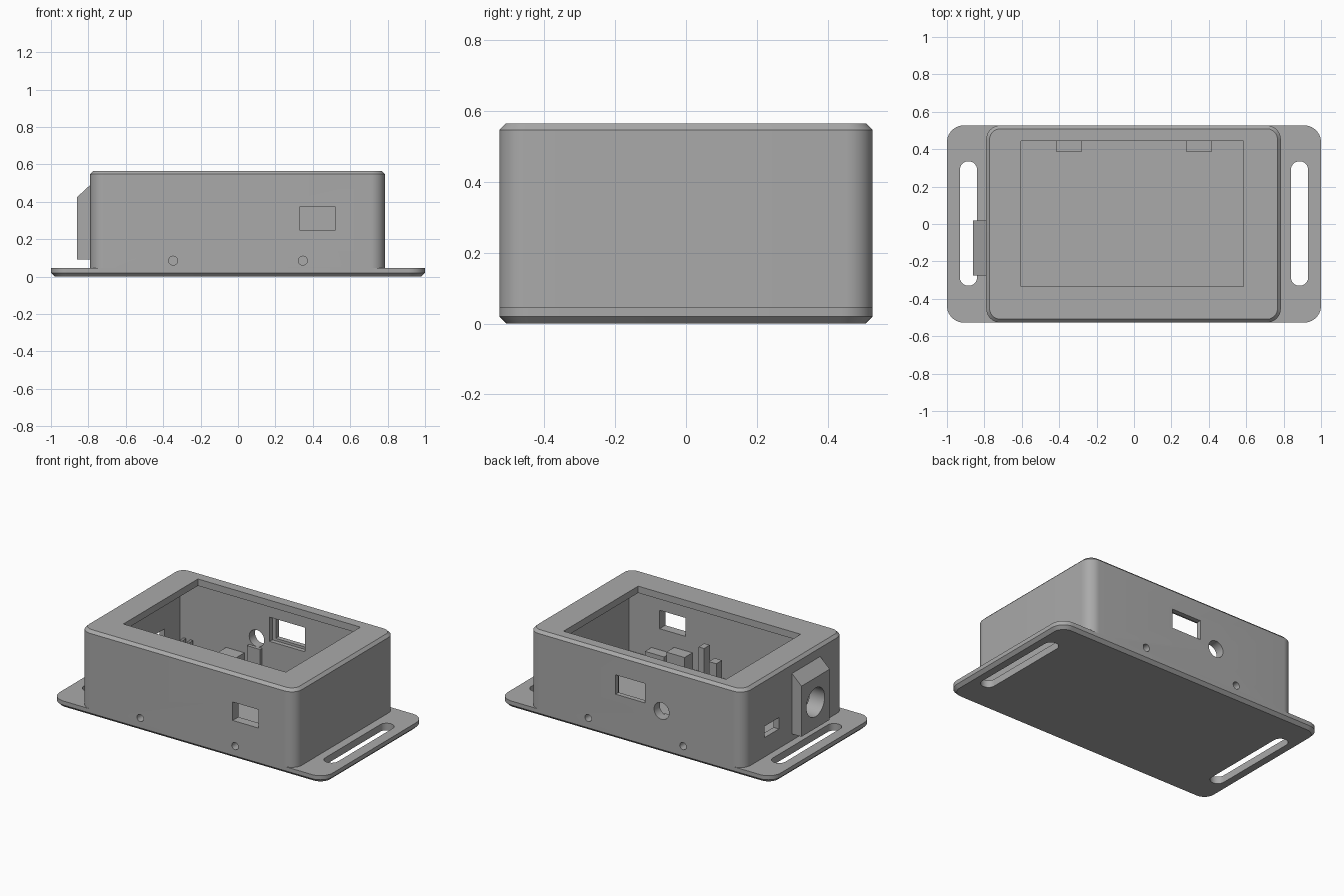
import bpy, math
from mathutils import Matrix

if "Cube" in bpy.data.objects:
    bpy.data.objects.remove(bpy.data.objects["Cube"])

grey = bpy.data.materials.new("plain grey")
grey.diffuse_color = (0.40, 0.40, 0.40, 1)
grey.use_nodes = True
grey.node_tree.nodes["Principled BSDF"].inputs["Base Color"].default_value = grey.diffuse_color


def mesh_object(name, verts, faces):
    me = bpy.data.meshes.new(name)
    me.from_pydata(verts, [], faces)
    me.materials.append(grey)
    ob = bpy.data.objects.new(name, me)
    bpy.context.collection.objects.link(ob)
    return ob


def ring(x0, x1, y0, y1, r, seg):
    """Rounded rectangle outline, counter-clockwise."""
    pts = []
    corners = [(x1 - r, y1 - r), (x0 + r, y1 - r), (x0 + r, y0 + r), (x1 - r, y0 + r)]
    for i, (cx, cy) in enumerate(corners):
        for k in range(seg + 1):
            a = math.pi / 2 * (i + k / seg)
            pts.append((cx + r * math.cos(a), cy + r * math.sin(a)))
    return pts


def rounded(name, x0, x1, y0, y1, r, levels, seg=10):
    """Stack of rounded outlines; levels are (z, inset) pairs."""
    verts = []
    for z, d in levels:
        verts += [(x, y, z) for x, y in ring(x0 + d, x1 - d, y0 + d, y1 - d, r - d, seg)]
    n = 4 * (seg + 1)
    faces = [tuple(reversed(range(n))), tuple(range(n * (len(levels) - 1), n * len(levels)))]
    for l in range(len(levels) - 1):
        for i in range(n):
            j = (i + 1) % n
            faces.append((l * n + i, l * n + j, l * n + n + j, l * n + n + i))
    return mesh_object(name, verts, faces)


def box(name, x0, x1, y0, y1, z0, z1):
    v = [(x, y, z) for z in (z0, z1) for x, y in ((x0, y0), (x1, y0), (x1, y1), (x0, y1))]
    return mesh_object(name, v, [(3, 2, 1, 0), (4, 5, 6, 7), (0, 1, 5, 4),
                                 (1, 2, 6, 5), (2, 3, 7, 6), (3, 0, 4, 7)])


def cylinder(name, centre, r, depth, axis, seg=32):
    v = [(r * math.cos(2 * math.pi * i / seg), r * math.sin(2 * math.pi * i / seg), z)
         for z in (-depth / 2, depth / 2) for i in range(seg)]
    f = [tuple(reversed(range(seg))), tuple(range(seg, 2 * seg))]
    f += [(i, (i + 1) % seg, seg + (i + 1) % seg, seg + i) for i in range(seg)]
    ob = mesh_object(name, v, f)
    rot = Matrix.Rotation(math.pi / 2, 4, axis)
    ob.data.transform(Matrix.Translation(centre) @ rot)
    return ob


def combine(target, others, op):
    """Apply exact booleans and remove the tool objects."""
    bpy.context.view_layer.objects.active = target
    for o in others:
        m = target.modifiers.new("bool", 'BOOLEAN')
        m.operation, m.solver, m.object = op, 'EXACT', o
        bpy.ops.object.modifier_apply(modifier=m.name)
        bpy.data.objects.remove(o)


def smooth(ob):
    bpy.ops.object.select_all(action='DESELECT')
    ob.select_set(True)
    bpy.context.view_layer.objects.active = ob
    bpy.ops.object.shade_smooth_by_angle(angle=math.radians(30))


Y, IY = 0.527, 0.467   # outer and inner half depth
FLOOR, TOP = 0.047, 0.565

# Base plate with strap slots
plate = rounded("base_plate", -1, 1, -Y, Y, 0.09, [(0, 0.02), (0.02, 0), (FLOOR, 0)])
combine(plate, [rounded("strap_slot", s * 0.885 - 0.046, s * 0.885 + 0.046, -0.33, 0.335,
                        0.045, [(-0.1, 0), (0.2, 0)]) for s in (-1, 1)], 'DIFFERENCE')

# Hollow case with chamfered top rim
case = rounded("case", -0.79, 0.785, -Y, Y, 0.075,
               [(FLOOR - 0.005, 0), (TOP - 0.018, 0), (TOP, 0.018)])

# Socket housing on the left end
p = [(-0.78, 0.09), (-0.78, 0.499), (-0.79, 0.49), (-0.86, 0.425), (-0.86, 0.09)]
housing = mesh_object("socket_housing", [(x, y, z) for y in (-0.275, 0.02) for x, z in p],
                      [(4, 3, 2, 1, 0), (5, 6, 7, 8, 9)] +
                      [(i, (i + 1) % 5, 5 + (i + 1) % 5, 5 + i) for i in range(5)])
housing.data.flip_normals()
import bmesh
bm = bmesh.new()
bm.from_mesh(housing.data)
bmesh.ops.recalc_face_normals(bm, faces=bm.faces)
bm.to_mesh(housing.data)
bm.free()
combine(case, [housing], 'UNION')

# Cavity, screen opening, wall ports
combine(case, [
    box("cavity", -0.75, 0.745, -IY, IY, -0.1, TOP - 0.045),
    box("screen_opening", -0.605, 0.585, -0.335, 0.445, 0.4, 0.8),
    box("front_port", 0.33, 0.52, -0.7, -0.4, 0.25, 0.372),
    box("back_port", -0.07, 0.147, 0.4, 0.7, 0.296, 0.424),
    box("back_port_recess", -0.095, 0.165, 0.4, 0.495, 0.28, 0.44),
    cylinder("back_round_port", (-0.19, 0.53, 0.275), 0.055, 0.2, 'X'),
    box("side_port", -0.9, -0.7, 0.156, 0.305, 0.175, 0.25),
    cylinder("socket_hole", (-0.8, -0.127, 0.262), 0.095, 0.3, 'Y'),
], 'DIFFERENCE')

# Screw bosses along both long walls, added to the case then drilled
for s in (-1, 1):
    for x in (-0.347, 0.347):
        ya, yb = sorted((s * 0.385, s * (IY + 0.02)))
        combine(case, [box("screw_boss", x - 0.067, x + 0.067, ya, yb, FLOOR - 0.005, 0.155)], 'UNION')
        combine(case, [cylinder("screw_hole", (x, s * 0.5, 0.085), 0.024, 0.16, 'X', 20)], 'DIFFERENCE')

# Inner supports hidden below the rim
supports = {
    "tall_post": (0.12, 0.16, -0.42, -0.36, 0.267),
    "short_post": (0.03, 0.085, -0.42, -0.36, 0.19),
    "board_rest": (0.44, 0.58, -IY, -0.40, 0.11),
    "round_port_support": (-0.245, -0.15, 0.445, IY, 0.22),
    "corner_pin_a": (-0.715, -0.695, 0.42, 0.45, 0.145),
    "corner_pin_b": (-0.665, -0.645, 0.42, 0.45, 0.145),
}
for name, (x0, x1, y0, y1, top) in supports.items():
    box(name, x0, x1, y0, y1, FLOOR - 0.005, top)

for ob in (plate, case):
    smooth(ob)
